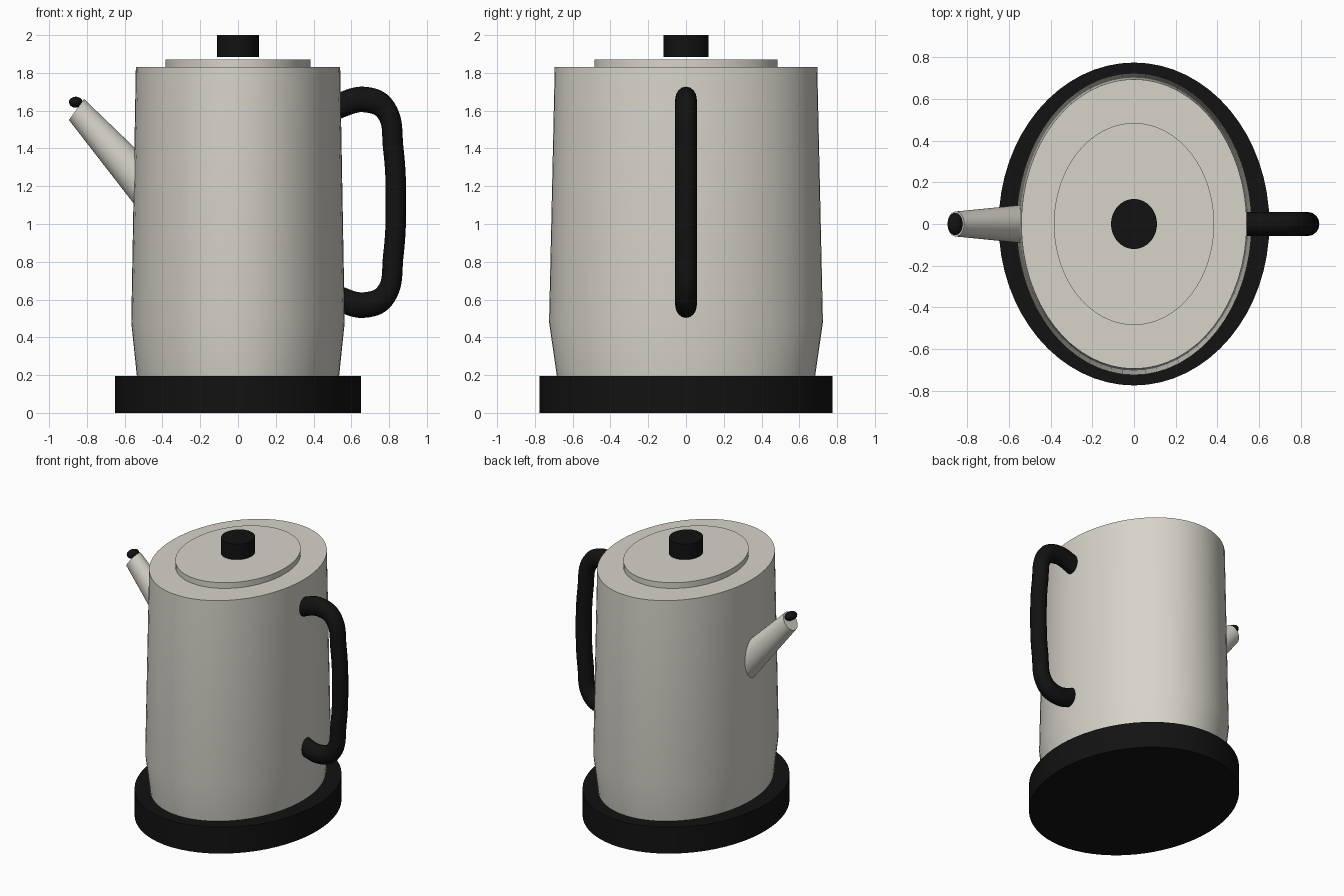
import bpy, bmesh, math
from mathutils import Vector

cube = bpy.data.objects.get("Cube")
if cube:
    bpy.data.objects.remove(cube, do_unlink=True)

SEGMENTS = 64


def make_material(name, color):
    mat = bpy.data.materials.new(name)
    mat.use_nodes = True
    mat.diffuse_color = (*color, 1)
    mat.node_tree.nodes["Principled BSDF"].inputs["Base Color"].default_value = (*color, 1)
    return mat


cream = make_material("warm_cream", (0.68, 0.655, 0.59))
black = make_material("matte_black", (0.006, 0.006, 0.006))


def finish(obj, mat):
    """Assign the colour and smooth the curved sides, keeping rims sharp."""
    obj.data.materials.clear()
    obj.data.materials.append(mat)
    bpy.ops.object.select_all(action="DESELECT")
    obj.select_set(True)
    bpy.context.view_layer.objects.active = obj
    bpy.ops.object.shade_smooth_by_angle(angle=math.radians(35))
    return obj


def loft(name, rings, mat):
    """Capped loft through elliptical rings: (centre, half axis u, half axis v)."""
    bm = bmesh.new()
    loops = []
    for centre, u, v in rings:
        loop = []
        for i in range(SEGMENTS):
            a = math.tau * i / SEGMENTS
            loop.append(bm.verts.new(Vector(centre) + Vector(u) * math.cos(a) + Vector(v) * math.sin(a)))
        loops.append(loop)
    for low, high in zip(loops, loops[1:]):
        for i in range(SEGMENTS):
            j = (i + 1) % SEGMENTS
            bm.faces.new((low[i], low[j], high[j], high[i]))
    bm.faces.new(loops[0])
    bm.faces.new(loops[-1])
    bmesh.ops.recalc_face_normals(bm, faces=bm.faces)
    mesh = bpy.data.meshes.new(name)
    bm.to_mesh(mesh)
    bm.free()
    obj = bpy.data.objects.new(name, mesh)
    bpy.context.collection.objects.link(obj)
    return finish(obj, mat)


def upright(name, profile, mat):
    """Vertical oval solid from (z, x radius, y radius) steps."""
    return loft(name, [((0, 0, z), (rx, 0, 0), (0, ry, 0)) for z, rx, ry in profile], mat)


# Stand, vessel, lid and knob
upright("base", [(0, 0.65, 0.775), (0.195, 0.65, 0.775)], black)
upright("body", [(0.19, 0.535, 0.683), (0.48, 0.565, 0.725), (1.83, 0.541, 0.695)], cream)
upright("lid", [(1.82, 0.385, 0.485), (1.872, 0.385, 0.485)], cream)
upright("lid_knob", [(1.885, 0.11, 0.12), (2.0, 0.11, 0.12)], black)

# Tapered spout, rooted inside the body
loft("spout", [((-0.403, 0, 1.102), (0.069, 0, 0.097), (0, 0.105, 0)),
               ((-0.855, 0, 1.606), (0.040, 0, 0.0555), (0, 0.060, 0))], cream)

# Rounded black spout tip
bpy.ops.mesh.primitive_uv_sphere_add(segments=32, ring_count=16, radius=1, location=(-0.859, 0, 1.645))
tip = bpy.context.object
tip.name = "spout_tip"
tip.scale = (0.036, 0.053, 0.029)
finish(tip, black)

# Handle: round tube on a smooth path, slightly flattened sideways
FLATTEN = 0.8
upper = [(0.50, 1.615), (0.68, 1.658), (0.785, 1.60), (0.822, 1.40)]
mid_z = 1.115
path = upper + [(0.836, mid_z)] + [(x, 2 * mid_z - z) for x, z in reversed(upper)]
curve = bpy.data.curves.new("handle", "CURVE")
curve.dimensions = "3D"
curve.bevel_depth = 0.0675
curve.bevel_resolution = 6
curve.resolution_u = 10
curve.use_fill_caps = True
spline = curve.splines.new("BEZIER")
spline.bezier_points.add(len(path) - 1)
for point, (x, z) in zip(spline.bezier_points, path):
    point.co = (x / FLATTEN, 0, z)
    point.handle_left_type = point.handle_right_type = "AUTO"
handle = bpy.data.objects.new("handle", curve)
bpy.context.collection.objects.link(handle)
handle.scale = (FLATTEN, 0.85, 1)
bpy.ops.object.select_all(action="DESELECT")
handle.select_set(True)
bpy.context.view_layer.objects.active = handle
bpy.ops.object.convert(target="MESH")
finish(bpy.context.object, black)
